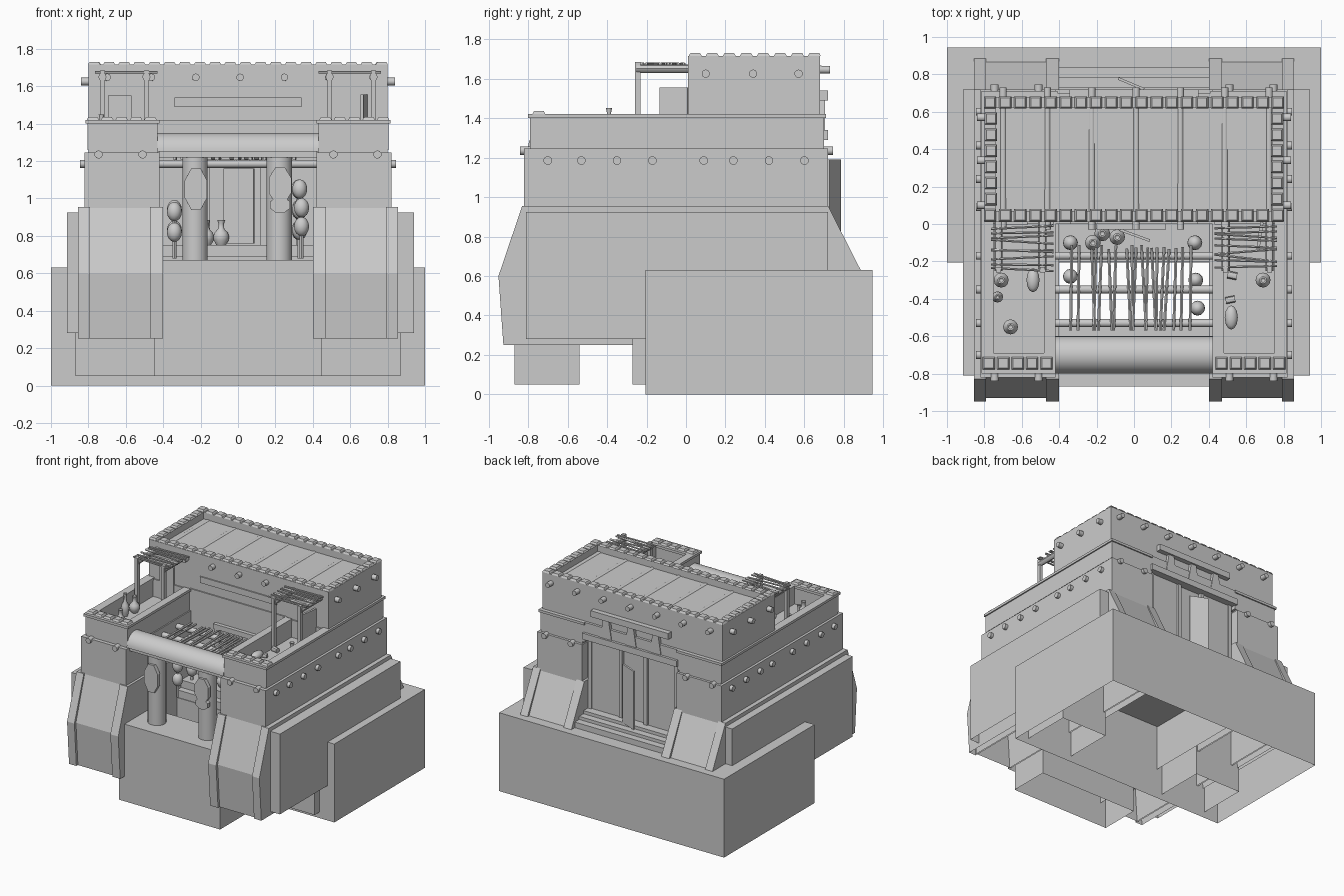
import bpy, bmesh, math, random
from mathutils import Vector, Matrix

if "Cube" in bpy.data.objects:
    bpy.data.objects.remove(bpy.data.objects["Cube"])
random.seed(4)


def done(bm, name, smooth=False, open_below=None):
    bmesh.ops.recalc_face_normals(bm, faces=bm.faces)
    if open_below is not None:  # shells that have no underside
        bm.normal_update()
        bmesh.ops.delete(bm, geom=[f for f in bm.faces if f.normal.z < -.9 and
                                   f.calc_center_median().z < open_below], context='FACES')
    me = bpy.data.meshes.new(name)
    bm.to_mesh(me)
    bm.free()
    ob = bpy.data.objects.new(name, me)
    bpy.context.collection.objects.link(ob)
    if smooth:
        bpy.context.view_layer.objects.active = ob
        ob.select_set(True)
        bpy.ops.object.shade_smooth_by_angle(angle=math.radians(45))
        ob.select_set(False)


def box(bm, x0, x1, y0, y1, z0, z1, rot=0):
    c = Vector(((x0 + x1) / 2, (y0 + y1) / 2, (z0 + z1) / 2))
    m = Matrix.Translation(c) @ Matrix.Rotation(rot, 4, 'Z') @ Matrix.Diagonal(
        (abs(x1 - x0), abs(y1 - y0), abs(z1 - z0), 1))
    return bmesh.ops.create_cube(bm, size=1, matrix=m)['verts']


def rod(bm, p, q, r, n=10):
    p, q = Vector(p), Vector(q)
    d = q - p
    m = Matrix.Translation((p + q) / 2) @ d.to_track_quat('Z', 'Y').to_matrix().to_4x4()
    bmesh.ops.create_cone(bm, cap_ends=True, segments=n, radius1=r, radius2=r, depth=d.length, matrix=m)


def prism(bm, pts, a, b, axis):
    # extrude a 2D outline from a to b: axis x uses (y,z), axis y uses (x,z)
    put = (lambda u, v, t: (t, u, v)) if axis == 'x' else (lambda u, v, t: (u, t, v))
    lo = [bm.verts.new(put(u, v, a)) for u, v in pts]
    hi = [bm.verts.new(put(u, v, b)) for u, v in pts]
    bm.faces.new(lo)
    bm.faces.new(hi[::-1])
    for i in range(len(pts)):
        j = (i + 1) % len(pts)
        bm.faces.new((lo[i], lo[j], hi[j], hi[i]))


POT = [(0, 0), (.6, 0), (.95, .2), (1, .35), (.85, .5), (.4, .65), (.33, .85), (.5, 1), (.3, 1), (0, .9)]


def pot(bm, x, y, z, r, h, n=12):
    rings = [[bm.verts.new((x + k * r * math.cos(2 * math.pi * i / n), y + k * r * math.sin(2 * math.pi * i / n), z + v * h))
              for i in range(n if k else 1)] for k, v in POT]
    for a, b in zip(rings, rings[1:]):
        for i in range(n):
            j = (i + 1) % n
            bm.faces.new([a[0], b[i], b[j]] if len(a) == 1 else [a[i], a[j], b[0]] if len(b) == 1
                         else [a[i], a[j], b[j], b[i]])


def blob(bm, c, s, n=12):
    m = Matrix.Translation(c) @ Matrix.Diagonal((*s, 1))
    bmesh.ops.create_uvsphere(bm, u_segments=n, v_segments=8, radius=1, matrix=m)


def merlon(bm, x, y, z, h=.02, s=.033):
    vs = box(bm, x - s, x + s, y - s, y + s, z, z + h)
    for v in vs:
        if v.co.z > z + h / 2:
            v.co.x += (x - v.co.x) * .25
            v.co.y += (y - v.co.y) * .25


# rear foundation, open underneath
bm = bmesh.new()
box(bm, -1, 1, -.205, .945, 0, .63)
done(bm, "rear_foundation", open_below=.1)

# front foundation and inner footings
bm = bmesh.new()
box(bm, -.45, .45, -.87, -.54, .05, .67)
for s in (-1, 1):
    box(bm, s * .45, s * .87, -.27, .2, .05, .62)
done(bm, "front_foundation", open_below=.1)

# sloped buttress bodies with raised ribs, and side slabs
bm = bmesh.new()
rib = [(-.83, .955), (-.95, .6), (-.925, .25), (.93, .25), (.93, .55), (.885, .63), (.72, .955)]
core = [(-.82, .95), (-.93, .6), (-.905, .25), (.91, .25), (.91, .55), (.865, .63), (.715, .95)]
for s in (-1, 1):
    prism(bm, rib, s * .40, s * .47, 'x')
    prism(bm, rib, s * .79, s * .855, 'x')
    prism(bm, core, s * .46, s * .80, 'x')
box(bm, -.915, -.85, -.81, .72, .28, .925)
box(bm, .85, .94, -.81, .72, .28, .925)
done(bm, "buttresses", open_below=.3)

# wings with hollow roof terraces
bm = bmesh.new()
for s in (-1, 1):
    box(bm, s * .42, s * .82, -.82, .72, .9, 1.245)
    box(bm, s * .43, s * .80, -.79, .70, 1.24, 1.27)
    box(bm, s * .755, s * .805, -.79, .70, 1.26, 1.41)
    box(bm, s * .43, s * .475, -.79, .02, 1.26, 1.41)
    box(bm, s * .43, s * .80, -.79, -.70, 1.26, 1.41)
    box(bm, s * .41, s * .80, .0, .70, 1.26, 1.41)
    # rims
    box(bm, s * .75, s * .815, -.80, .71, 1.40, 1.42)
    box(bm, s * .42, s * .48, -.80, .0, 1.40, 1.42)
    box(bm, s * .42, s * .815, -.80, -.69, 1.40, 1.42)
    box(bm, s * .41, s * .815, .68, .71, 1.40, 1.42)
    for i in range(5):
        merlon(bm, s * (.468 + i * .077), -.745, 1.42, .015)
done(bm, "side_wings", open_below=1)

# main hall and raised upper storey with parapet
bm = bmesh.new()
box(bm, -.43, .43, 0, .65, .62, 1.42)
box(bm, -.42, .42, .64, .70, 1.29, 1.42)
box(bm, -.80, .80, .01, .68, 1.40, 1.63)
for a in (.01, .62):
    box(bm, -.80, .80, a, a + .06, 1.62, 1.715)
for s in (-1, 1):
    box(bm, s * .74, s * .80, .06, .63, 1.62, 1.715)
for i in range(20):
    for y in (.047, .65):
        merlon(bm, -.77 + i * .081, y, 1.715, .014)
for i in range(1, 7):
    for s in (-1, 1):
        merlon(bm, s * .765, .047 + i * .603 / 7, 1.715, .014)
done(bm, "main_hall")

# roof skin and the front panel
bm = bmesh.new()
box(bm, -.745, .745, .065, .625, 1.62, 1.66)
box(bm, -.34, .34, 0, .02, 1.49, 1.54)
done(bm, "roof_panels")

# protruding timber beams
bm = bmesh.new()
for i in range(7):
    x = -.70 + i * .237
    rod(bm, (x, -.03, 1.648), (x, .73, 1.645), .02)
for y in (.1, .34, .57):
    for s in (-1, 1):
        rod(bm, (s * .7, y, 1.625), (s * .84, y, 1.625), .021)
for y in (-.7, -.53, -.35, -.17, .09, .24, .42, .6):
    if -.6 < y < 0:
        rod(bm, (-.845, y, 1.185), (.845, y, 1.185), .022)
    else:
        for s in (-1, 1):
            rod(bm, (s * .6, y, 1.185), (s * .845, y, 1.185), .022)
for x in (-.745, -.51, .51, .745):
    rod(bm, (x, -.84, 1.235), (x, -.7, 1.235), .022)
    rod(bm, (x, .6, 1.235), (x, .745, 1.235), .022)
done(bm, "beams", True)

# courtyard slats lying over the beams
bm = bmesh.new()
for x in (-.33, -.29, -.23, -.2, -.17, -.14, -.1, -.04, -.015, .01, .04, .07, .09, .12, .16, .19, .23, .26, .3):
    x += random.uniform(-.005, .005)
    rod(bm, (x, -.11 - random.uniform(0, .03), 1.213), (x + random.uniform(-.03, .03), -.57, 1.213), .009, 6)
done(bm, "courtyard_slats", True)

# half round entrance roof
bm = bmesh.new()
arc = [(-.70 + .1 * math.cos(math.pi * i / 16), 1.25 + .1 * math.sin(math.pi * i / 16)) for i in range(17)]
prism(bm, arc, -.43, .43, 'x')
box(bm, -.42, .42, -.78, -.62, 1.22, 1.255)
done(bm, "entrance_roof", True)

# entrance columns and their shields
bm = bmesh.new()
for x in (-.23, .22):
    rod(bm, (x, -.70, .66), (x, -.70, 1.23), .068, 20)
done(bm, "columns", True)
bm = bmesh.new()
for x, z, w, h in ((-.225, 1.05, .065, .12), (.225, 1.07, .065, .105), (.225, .965, .058, .045)):
    prism(bm, [(x + w * math.cos(math.pi * (i + .5) / 4), z + h * math.sin(math.pi * (i + .5) / 4))
               for i in range(8)], -.785, -.755, 'y')
done(bm, "shields")

# terrace pergolas with doors behind
bm = bmesh.new()
for s in (-1, 1):
    for x in (.49, .725):
        box(bm, s * x - .013, s * x + .013, -.258, -.23, 1.26, 1.685)
        rod(bm, (s * x, -.25, 1.65), (s * x, .02, 1.65), .022, 8)
    for i in range(9):
        y = -.24 + i * .029
        rod(bm, (s * .43, y + random.uniform(-.02, .02), 1.675), (s * .765, y + random.uniform(-.02, .02), 1.675), .007, 6)
box(bm, -.695, -.57, -.006, .015, 1.27, 1.55)
box(bm, .665, .682, -.135, .01, 1.27, 1.555, -.15)
done(bm, "pergolas", True)

# courtyard steps and doorway
bm = bmesh.new()
box(bm, -.41, .41, -.2, 0, .62, .69)
box(bm, -.41, .41, -.15, 0, .68, .75)
for x in (-.17, .14):
    box(bm, x - .02, x + .02, -.025, .01, .75, 1.18)
box(bm, -.2, .17, -.03, .01, 1.17, 1.21)
box(bm, -.08, .09, -.067, -.053, .76, 1.16, -.35)
done(bm, "courtyard_door")

# rear steps, door frame, open leaf and lintels
bm = bmesh.new()
for i in range(3):
    box(bm, -.41, .41, .6, .84 - i * .055, .62, .675 + i * .025)
for x in (-.385, -.11, .11, .385):
    box(bm, x - .015, x + .015, .64, .675, .66, 1.3)
for s in (-1, 1):
    box(bm, s * .13, s * .37, .64, .665, .66, 1.29)
box(bm, -.09, .06, .742, .756, .72, 1.19, -.4)
box(bm, -.42, .42, .68, .72, 1.29, 1.34)
box(bm, -.345, .345, .67, .72, 1.49, 1.54)
for x in (-.22, 0, .22):
    prism(bm, [(x - .05, 1.34), (x + .05, 1.34), (x + .025, 1.49), (x - .025, 1.49)], .67, .705, 'y')
done(bm, "rear_door")

# pots on the terraces and in the courtyard
bm = bmesh.new()
for x, y in ((-.71, -.30), (-.66, -.55), (.69, -.30)):
    pot(bm, x, y, 1.27, .04, .13)
pot(bm, -.73, -.39, 1.27, .03, .18)
for x, y in ((-.22, -.1), (-.17, -.05), (-.09, -.07)):
    pot(bm, x, y, .75, .042, .135)
done(bm, "pots", True)

# gourds stacked on stands
bm = bmesh.new()
for x, y, zs in ((-.34, -.1, (.94, .83)), (-.34, -.28, (.93, .82)), (.325, -.1, (1.05, .94, .83)),
                 (.33, -.3, (1.05, .94, .83)), (.34, -.45, (.95, .85))):
    rod(bm, (x, y, .68), (x, y, zs[0]), .011, 8)
    for z in zs:
        blob(bm, (x, y, z), (.04, .04, .052))
done(bm, "stacked_gourds", True)

# dishes and small jars left on the terraces
bm = bmesh.new()
blob(bm, (-.54, -.30, 1.33), (.035, .065, .03))
blob(bm, (.52, -.50, 1.33), (.035, .065, .03))
rod(bm, (.50, -.27, 1.29), (.55, -.28, 1.29), .02, 8)
rod(bm, (.49, -.41, 1.29), (.54, -.40, 1.29), .018, 8)
done(bm, "dishes", True)
